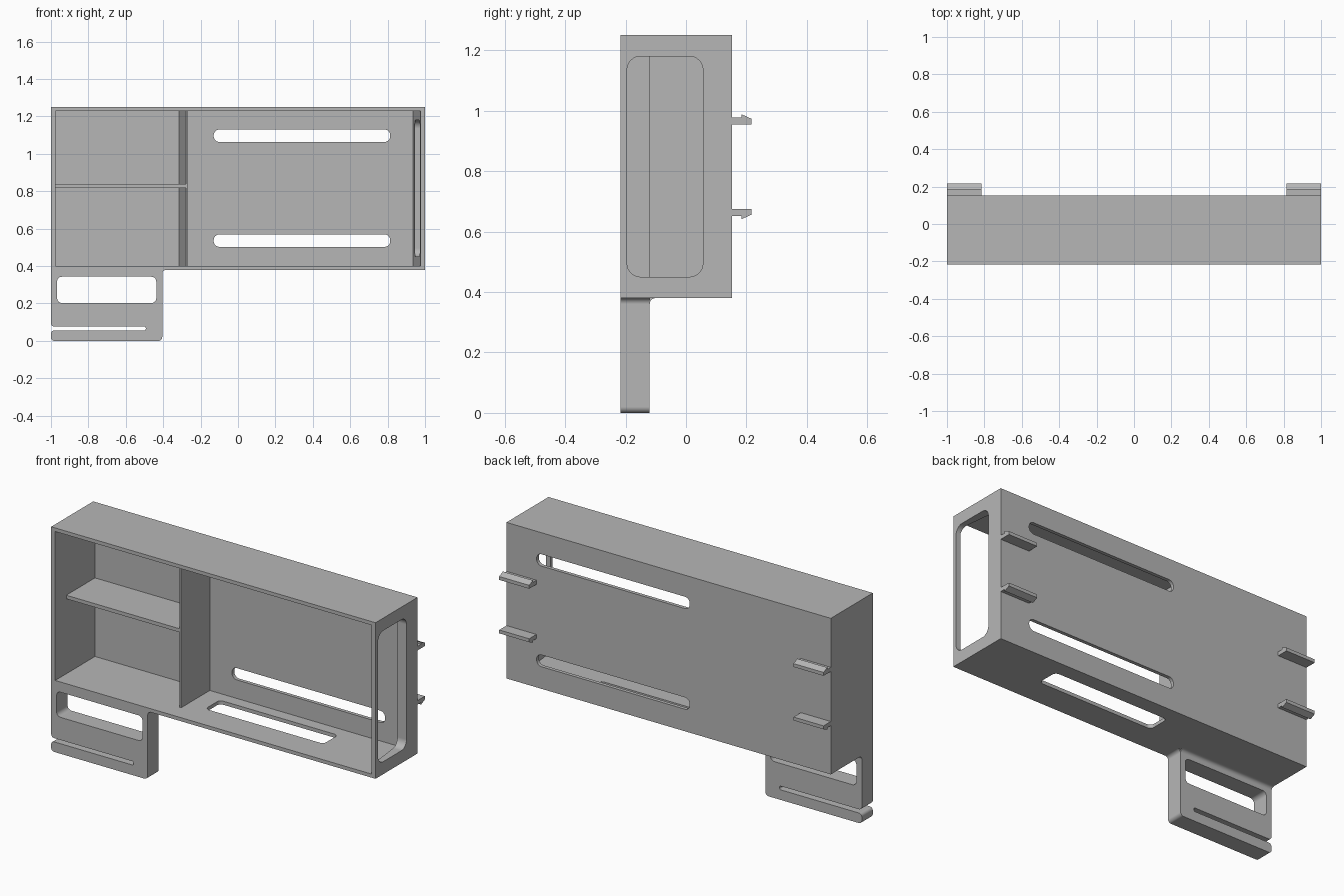
import bpy
import bmesh
from math import cos, sin, pi
from mathutils import Vector

if "Cube" in bpy.data.objects:
    bpy.data.objects.remove(bpy.data.objects["Cube"])

grey = bpy.data.materials.new("plain grey")
grey.use_nodes = True
COLOUR = (0.47, 0.47, 0.47, 1)
grey.diffuse_color = COLOUR
grey.node_tree.nodes["Principled BSDF"].inputs["Base Color"].default_value = COLOUR

# Main extents
FRONT, BACK = -0.217, 0.153
RECESS = -0.12            # front of divider and shelf, rear of bracket
BASE, TOP = 0.38, 1.25
WALL = 0.02
SEGMENTS = 8


def fillet(corners):
    """Turn (a, b, radius) right-angle corners into a rounded outline."""
    out = []
    for i, (a, b, r) in enumerate(corners):
        p = Vector((a, b))
        if not r:
            out.append(p)
            continue
        to_prev = (Vector(corners[i - 1][:2]) - p).normalized()
        to_next = (Vector(corners[(i + 1) % len(corners)][:2]) - p).normalized()
        centre = p + r * (to_prev + to_next)
        for k in range(SEGMENTS + 1):
            t = k / SEGMENTS * pi / 2
            out.append(centre - r * (to_next * cos(t) + to_prev * sin(t)))
    return out


def rounded(a0, a1, b0, b1, r=0):
    return fillet([(a0, b0, r), (a1, b0, r), (a1, b1, r), (a0, b1, r)])


def prism(name, outline, axis, lo, hi):
    """Extrude a 2D outline along one axis between lo and hi."""
    place = {"x": lambda a, b, t: (t, a, b),
             "y": lambda a, b, t: (a, t, b),
             "z": lambda a, b, t: (a, b, t)}[axis]
    bm = bmesh.new()
    ends = [[bm.verts.new(place(a, b, t)) for a, b in outline] for t in (lo, hi)]
    for ring in ends:
        bm.faces.new(ring)
    n = len(outline)
    for i in range(n):
        j = (i + 1) % n
        bm.faces.new((ends[0][i], ends[0][j], ends[1][j], ends[1][i]))
    bmesh.ops.recalc_face_normals(bm, faces=bm.faces)
    mesh = bpy.data.meshes.new(name)
    bm.to_mesh(mesh)
    bm.free()
    mesh.materials.append(grey)
    obj = bpy.data.objects.new(name, mesh)
    bpy.context.collection.objects.link(obj)
    return obj


def cut(obj, outline, axis, lo, hi):
    """Subtract a prism and discard the cutter."""
    cutter = prism("cutter", outline, axis, lo, hi)
    mod = obj.modifiers.new("cut", "BOOLEAN")
    mod.operation = "DIFFERENCE"
    mod.solver = "EXACT"
    mod.object = cutter
    bpy.context.view_layer.objects.active = obj
    bpy.ops.object.modifier_apply(modifier=mod.name)
    bpy.data.objects.remove(cutter)


# Open-fronted case; the inner face of one end wall tapers
case = prism("case", rounded(-1, 1, BASE, TOP), "y", FRONT, BACK)
cavity = [(-0.975, -0.3), (0.985, -0.3), (0.935, BACK - WALL), (-0.975, BACK - WALL)]
cut(case, cavity, "z", BASE + WALL, TOP - WALL)

# Long slots through the back
for low in (0.503, 1.064):
    cut(case, rounded(-0.13, 0.814, low, low + 0.066, 0.03), "y", 0.1, 0.2)

# Slot through the floor and window through the end wall
cut(case, rounded(-0.16, 0.57, -0.06, 0.067, 0.025), "z", 0.35, 0.43)
cut(case, rounded(-0.195, 0.056, 0.45, 1.18, 0.045), "x", 0.85, 1.1)

# Tapered divider and the shelf beside it
inside = BACK - WALL / 2
divider = prism("divider", [(-0.277, RECESS), (-0.267, RECESS),
                            (-0.267, inside), (-0.317, inside)],
                "z", BASE + WALL / 2, TOP - WALL / 2)
shelf = prism("shelf", rounded(-0.985, -0.272, RECESS, inside), "z", 0.818, 0.838)

# Hanging bracket with a slit open at one side and a window
bracket = prism("bracket", fillet([
    (-1, 0.39, 0), (-1, 0.077, 0.018), (-0.493, 0.077, 0.009),
    (-0.493, 0.056, 0.009), (-1, 0.056, 0.018), (-1, 0, 0.018),
    (-0.405, 0, 0.02), (-0.405, BASE, 0.02), (-0.38, BASE, 0),
    (-0.38, 0.39, 0)]), "y", FRONT, RECESS)
cut(bracket, rounded(-0.967, -0.437, 0.203, 0.343, 0.025), "y", -0.3, 0)

# Curved joint between bracket and case floor
joint = prism("bracket_joint", fillet([
    (RECESS, 0.355, 0), (RECESS, BASE, 0.02), (-0.095, BASE, 0),
    (-0.095, 0.39, 0), (-0.13, 0.39, 0), (-0.13, 0.355, 0)]), "x", -1, -0.405)

# Four snap hooks on the back: upper pair barbed upward, lower pair downward
hook = [(BACK - 0.01, 0), (0.217, 0), (0.217, 0.019), (0.184, 0.034),
        (0.184, 0.023), (BACK - 0.01, 0.023)]
hooks = []
for side, x in (("right", -1), ("left", 0.815)):
    for level, z, up in (("upper", 0.954, 1), ("lower", 0.675, -1)):
        outline = [(y, z + up * h) for y, h in hook]
        hooks.append(prism(f"{level}_{side}_hook", outline, "x", x, x + 0.185))

# Smooth the rounded corners, keep the flats flat
parts = [case, divider, shelf, bracket, joint] + hooks
bpy.ops.object.select_all(action="DESELECT")
for obj in parts:
    obj.select_set(True)
bpy.context.view_layer.objects.active = case
bpy.ops.object.shade_smooth_by_angle(angle=pi / 6)
for obj in (case, bracket, joint):
    obj.modifiers.new("flat_shading", "WEIGHTED_NORMAL").keep_sharp = True
